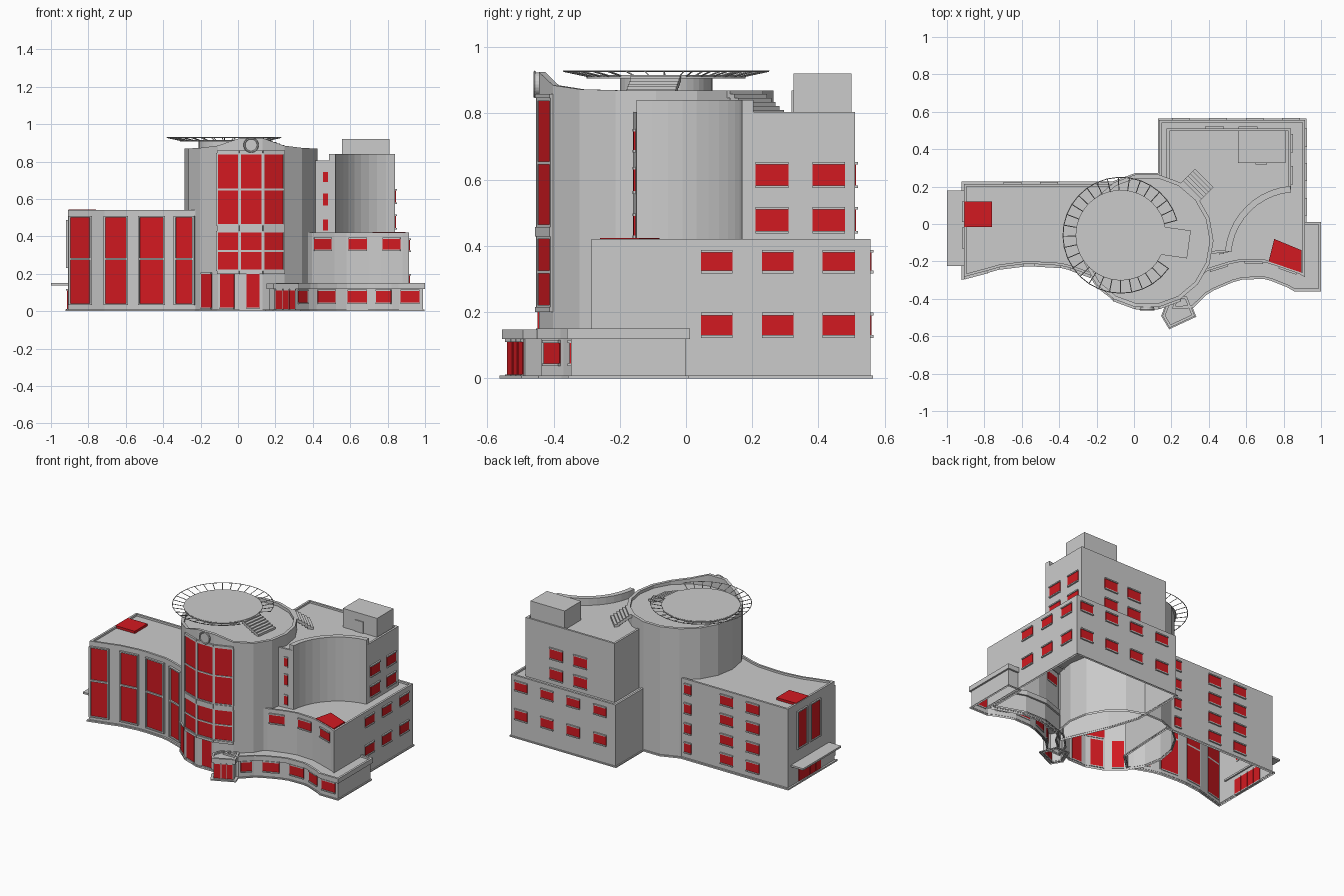
import bpy, bmesh
from math import sin, cos, radians, pi
from mathutils import Vector

if "Cube" in bpy.data.objects:
    bpy.data.objects.remove(bpy.data.objects["Cube"])

red = bpy.data.materials.new("red_glass")
red.diffuse_color = (0.65, 0.01, 0.015, 1)
red.use_nodes = True
red.node_tree.nodes["Principled BSDF"].inputs["Base Color"].default_value = red.diffuse_color


def finish(name, bm, mat=None):
    me = bpy.data.meshes.new(name)
    bm.to_mesh(me)
    bm.free()
    ob = bpy.data.objects.new(name, me)
    bpy.context.collection.objects.link(ob)
    if mat:
        me.materials.append(mat)
    return ob


def offset(pts, d):
    """Move a counter-clockwise outline inwards by d (outwards if negative)."""
    out = []
    for i, p in enumerate(pts):
        p = Vector(p)
        a = (p - Vector(pts[i - 1])).normalized()
        b = (Vector(pts[(i + 1) % len(pts)]) - p).normalized()
        na, nb = Vector((-a.y, a.x)), Vector((-b.y, b.x))
        m = (na + nb) / max(0.35, 1 + na.dot(nb))
        out.append(tuple(p + m * d))
    return out


def prism(name, pts, z0, z1, rim=0.0, roof=None, bottom=False, open_top=False, mat=None):
    """Walls on an outline, with a parapet rim and a sunken roof."""
    bm = bmesh.new()
    n = len(pts)
    tops = z1 if isinstance(z1, list) else [z1] * n
    ring = lambda ps, zs: [bm.verts.new((p[0], p[1], z)) for p, z in zip(ps, zs)]

    def skin(a, b):
        for i in range(n):
            j = (i + 1) % n
            bm.faces.new((a[i], a[j], b[j], b[i]))
    low, top = ring(pts, [z0] * n), ring(pts, tops)
    skin(low, top)
    if bottom:
        bm.faces.new(low[::-1])
    if rim:
        inner = offset(pts, rim)
        rim_in = ring(inner, tops)
        skin(top, rim_in)
        top = rim_in
        if roof is not None:
            floor = ring(inner, [roof] * n)
            skin(top, floor)
            top = floor
    if not open_top:
        bm.faces.new(top)
    return finish(name, bm, mat)


def slab(bm, p, q, z0, z1, out, inn=0.0):
    """Upright box along the plan line p-q; outside is to the right of p-q."""
    p, q = Vector(p), Vector(q)
    d = (q - p).normalized()
    nrm = Vector((d.y, -d.x))
    c = [p - nrm * inn, p + nrm * out, q + nrm * out, q - nrm * inn]
    lo = [bm.verts.new((v.x, v.y, z0)) for v in c]
    hi = [bm.verts.new((v.x, v.y, z1)) for v in c]
    bm.faces.new(lo[::-1])
    bm.faces.new(hi)
    for i in range(4):
        j = (i + 1) % 4
        bm.faces.new((lo[i], lo[j], hi[j], hi[i]))


def windows(name, spans, rows, jambs=False, proud=0.010):
    """Red panes for each plan span and each (z0, z1) row, with sills and lintels."""
    glass, trim = bmesh.new(), bmesh.new()
    for p, q in spans:
        d = (Vector(q) - Vector(p)).normalized() * 0.01
        for z0, z1 in rows:
            slab(glass, p, q, z0, z1, 0.004, 0.004)
            slab(trim, p, q, z0 - 0.008, z0, proud, 0.004)
            slab(trim, p, q, z1, z1 + 0.008, proud, 0.004)
        if jambs:
            lo, hi = rows[0][0] - 0.008, rows[-1][1] + 0.008
            slab(trim, Vector(p) - d, p, lo, hi, proud)
            slab(trim, q, Vector(q) + d, lo, hi, proud)
    finish(name + "_panes", glass, red)
    finish(name + "_frames", trim)


def on_front(line, ranges):
    """Plan spans on a front line, given x ranges."""
    def at(x):
        for (x0, y0), (x1, y1) in zip(line, line[1:]):
            if x0 <= x <= x1:
                return (x, y0 + (y1 - y0) * (x - x0) / (x1 - x0))
    return [(at(a), at(b)) for a, b in ranges]


on_right = lambda x, ys: [((x, a), (x, b)) for a, b in ys]
on_back = lambda y, xs, w: [((x + w / 2, y), (x - w / 2, y)) for x in xs]

# Left wing with a concave front
wing_front = [(-.91, -.283), (-.785, -.25), (-.715, -.23), (-.595, -.215), (-.53, -.214),
              (-.395, -.222), (-.34, -.235), (-.23, -.275), (-.2, -.295)]
wing = wing_front + [(-.1, -.2), (-.08, .215), (-.91, .215)]
prism("left_wing", wing, 0, .54, .014, .527)
prism("left_wing_plinth", offset(wing, -.012), 0, .01, .014, open_top=True)
windows("left_wing_front", on_front(wing_front, [(-.9, -.795), (-.71, -.6), (-.525, -.4), (-.33, -.24)]),
        [(.04, .274), (.285, .5)], True, .014)
rows4 = [(z - .03, z + .03) for z in (.08, .21, .345, .475)]
windows("left_wing_back", on_back(.215, (-.65, -.455), .095) + on_back(.215, (-.165,), .05), rows4)
windows("left_wing_end", [((-.91, .11), (-.91, .02)), ((-.91, -.03), (-.91, -.12))], [(.24, .48)], True)
windows("side_entrance", [((-.91, y), (-.91, y - .055)) for y in (.1, .04, -.02, -.08)], [(.012, .11)])
prism("side_entrance_canopy", [(-1, -.225), (-.9, -.225), (-.9, .18), (-1, .18)], .138, .15, bottom=True)
prism("left_roof_panel", [(-.905, -.015), (-.76, -.015), (-.76, .12), (-.905, .12)], .527, .543, mat=red)

# Central drum with a raised crown at the front
drum = [(.07 + .355 * cos(radians(a)), -.09 + .36 * sin(radians(a))) for a in range(-100, 260, 20)]
crown = [.87] * 18
for i, z in ((0, .925), (1, .925), (2, .885), (17, .885), (3, .873), (16, .873)):
    crown[i] = z
prism("drum", drum, 0, crown, .02, .85)
prism("drum_plinth", offset(drum, -.008), 0, .01, .01, open_top=True)
bay = [drum[17], drum[0], drum[1], drum[2]]
ranges = [(-.105, .002), (.015, .125), (.14, .24)]
windows("drum_upper", on_front(bay, ranges), [(.465, .645), (.655, .838)], True, .008)
windows("drum_middle", on_front(bay, ranges), [(.222, .316), (.326, .42)], True, .008)
windows("drum_ground", on_front([drum[16]] + bay, [(-.195, -.14), (-.095, -.02), (.045, .115)]), [(.02, .2)])
bands = bmesh.new()
for p, q in zip(bay, bay[1:]):
    for z0, z1 in ((.2, .216), (.428, .457), (.846, .858)):
        slab(bands, p, q, z0, z1, .012)
finish("drum_bands", bands)
bpy.ops.mesh.primitive_cylinder_add(vertices=24, radius=.036, depth=.016, location=(.07, -.449, .888), rotation=(pi / 2, 0, 0))
bpy.context.object.name = "crown_disc"
bpy.ops.mesh.primitive_torus_add(major_segments=24, minor_segments=6, major_radius=.036, minor_radius=.005,
                                 location=(.07, -.457, .888), rotation=(pi / 2, 0, 0))
bpy.context.object.name = "crown_ring"

# Raised round landing deck with an open sloping net around it
HX, HY = -.07, -.06
for nm, r, z, h in (("deck_pedestal", .14, .878, .06), ("deck", .24, .911, .01)):
    bpy.ops.mesh.primitive_cylinder_add(vertices=40, radius=r, depth=h, location=(HX, HY, z))
    bpy.context.object.name = nm
bm = bmesh.new()
loops = [[bm.verts.new((HX + r * cos(t), HY + r * sin(t), z))
          for t in (radians(15 + 310 * i / 28) for i in range(29))] for r, z in ((.24, .913), (.31, .928))]
for i in range(28):
    bm.faces.new((loops[0][i], loops[1][i], loops[1][i + 1], loops[0][i + 1]))
net = finish("deck_net", bm)
wire = net.modifiers.new("wire", 'WIREFRAME')
wire.thickness = .005
wire.use_boundary = True


def stairs(name, start, z, angle, width, run, rise, n):
    """Flight of steps going down along the given angle."""
    bm = bmesh.new()
    d = Vector((cos(radians(angle)), sin(radians(angle))))
    side = Vector((-d.y, d.x)) * width / 2
    for i in range(n):
        c = Vector(start) + d * run * (i + 1)
        slab(bm, c - side, c + side, z - rise * (i + 1) - .012, z - rise * i, 0, run)
    finish(name, bm)


stairs("deck_stairs", (.155, -.09), .913, -8, .15, .02, .008, 7)
stairs("roof_stairs", (.30, .17), .87, 45, .14, .018, .012, 6)

# Right block: lower storeys
low_front = [(.33, -.295), (.395, -.25), (.515, -.213), (.58, -.2), (.70, -.205), (.765, -.225), (.88, -.265), (.915, -.285)]
lower = low_front + [(.915, .557), (.135, .557), (.135, .2), (.2, 0)]
prism("lower_block", lower, 0, .42, .014, .408)
prism("lower_block_plinth", offset(lower, -.008), 0, .008, .01, open_top=True)
windows("lower_front", on_front(low_front, [(.405, .5), (.59, .69), (.775, .87)]), [(.33, .385)])
rows2 = [(.13, .19), (.325, .38)]
windows("lower_right", on_right(.915, [(.045, .14), (.23, .325), (.413, .51)]), rows2)
windows("lower_back", on_back(.557, (.84, .645, .45, .25), .095), rows2)
prism("right_roof_panel", [(.72, -.2), (.895, -.26), (.895, -.14), (.75, -.08)], .408, .423, mat=red)

# Right block: upper storeys with a concave corner
arc = lambda r: [(.87 + r * cos(radians(a)), -.18 + r * sin(radians(a))) for a in range(175, 94, -8)]
upper = [(.40, -.16)] + arc(.351) + [(.84, .51), (.175, .51), (.175, .1), (.3, -.05)]
prism("upper_block", upper, .4, .805, .014, .793)
prism("concave_parapet", arc(.351) + arc(.385)[::-1], .79, .84)
rows_up = [(.445, .51), (.582, .645)]
windows("upper_right", on_right(.84, [(.21, .31), (.382, .48)]), rows_up)
windows("upper_back", on_back(.51, (.61, .43), .1), rows_up)
windows("upper_front_slits", [((.455, -.156), (.48, -.154))], [(.432, .49), (.565, .63), (.69, .745)], proud=.006)
prism("roof_house", [(.555, .325), (.81, .325), (.81, .5), (.555, .5)], .79, .92)
bm = bmesh.new()
slab(bm, (.65, .325), (.71, .325), .793, .87, .006)
finish("roof_house_door", bm)

# Ground floor extension and entrance with overhanging fascias
ext_front = [(.22, -.44), (.31, -.438), (.38, -.37), (.42, -.345), (.525, -.3), (.58, -.285),
             (.695, -.282), (.735, -.292), (.825, -.328), (.86, -.348), (.988, -.348)]
ext = ext_front + [(.988, 0), (.9, 0), (.9, -.25), (.7, -.18), (.55, -.18), (.35, -.25), (.25, -.35)]
prism("extension", ext, 0, .12)
prism("extension_fascia", offset(ext, -.012), .118, .15, .014, .138, bottom=True)
prism("extension_plinth", offset(ext, -.008), 0, .008, .01, open_top=True)
windows("extension_front", on_front(ext_front, [(.32, .37), (.425, .52), (.585, .69), (.74, .82), (.87, .97)]), [(.045, .107)])
porch = [(.165, -.49), (.195, -.54), (.31, -.487), (.275, -.40), (.2, -.40)]
prism("porch", porch, 0, .12)
prism("porch_fascia", offset(porch, -.012), .118, .148, .014, .138, bottom=True)
prism("porch_step", offset(porch, -.018), 0, .008, .02, open_top=True)
windows("porch_doors", on_front(porch[1:3], [(.2, .235), (.24, .268), (.273, .303)]), [(.012, .11)])
